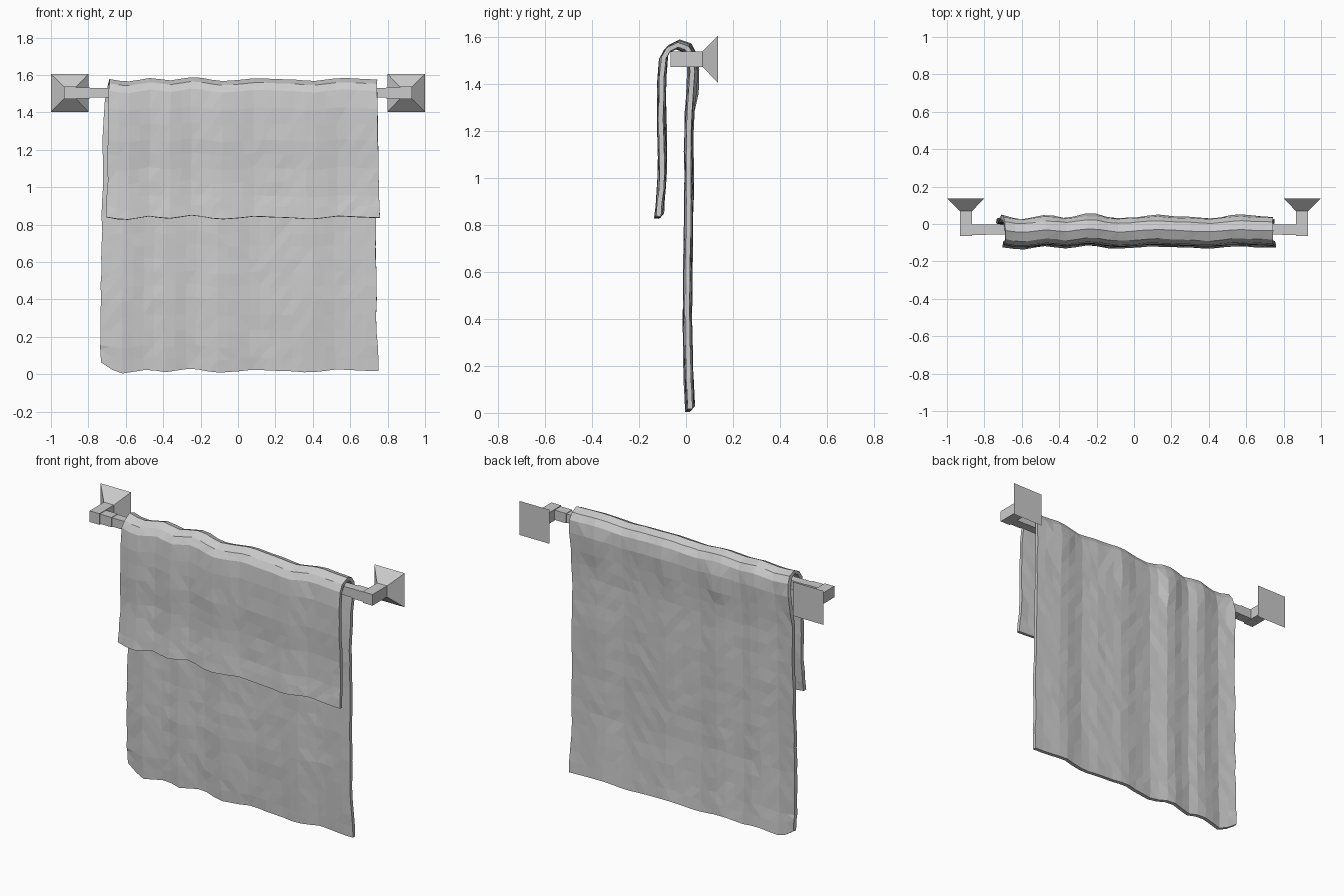
import bpy, bmesh, random
from mathutils import Vector

if "Cube" in bpy.data.objects:
    bpy.data.objects.remove(bpy.data.objects["Cube"])

random.seed(4)


def make_object(name, bm):
    bmesh.ops.recalc_face_normals(bm, faces=bm.faces)
    me = bpy.data.meshes.new(name)
    bm.to_mesh(me)
    bm.free()
    ob = bpy.data.objects.new(name, me)
    bpy.context.collection.objects.link(ob)
    return ob


def box(name, x0, x1, y0, y1, z0, z1):
    bm = bmesh.new()
    bmesh.ops.create_cube(bm, size=1)
    for v in bm.verts:
        v.co = ((x0, x1)[v.co.x > 0], (y0, y1)[v.co.y > 0], (z0, z1)[v.co.z > 0])
    return make_object(name, bm)


def interp(table, x):
    if x <= table[0][0]:
        return table[0][1]
    for (xa, a), (xb, b) in zip(table, table[1:]):
        if x <= xb:
            return a + (b - a) * (x - xa) / (xb - xa)
    return table[-1][1]


# Square rail
box("rail", -0.80, 0.80, -0.056, -0.004, 1.478, 1.53)

# Elbows, wall posts and flared wall plates at both ends
for side, s in (("left", -1), ("right", 1)):
    def span(a, b):
        return sorted((s * a, s * b))
    box(side + "_elbow", *span(0.79, 0.866), -0.06, -0.002, 1.475, 1.533)
    box(side + "_post", *span(0.866, 0.93), -0.065, 0.072, 1.471, 1.537)
    plate = box(side + "_wall_plate", *span(0.8, 1.0), 0.07, 0.137, 1.403, 1.605)
    c = Vector((s * 0.898, 0, 1.504))
    for v in plate.data.vertices:
        if v.co.y < 0.1:
            v.co.x = c.x + (0.033 if v.co.x > c.x else -0.033)
            v.co.z = c.z + (0.033 if v.co.z > c.z else -0.033)

# Towel: side profile from front hem, over the rail, to back hem
profile = [(-.115, .837), (-.105, .95), (-.1, 1.1), (-.105, 1.25), (-.103, 1.42),
           (-.095, 1.512), (-.076, 1.546), (-.035, 1.566), (.005, 1.552),
           (.024, 1.52), (.028, 1.45), (.020, 1.35), (.013, 1.2), (.013, .9),
           (.006, .4), (.012, .15), (.018, .018)]
# Fold pattern across the width
folds = [(-.72, .5), (-.6, -1), (-.46, .6), (-.37, -.5), (-.23, 1), (-.1, -.7), (0, -.3),
         (.1, .5), (.2, .1), (.3, -.1), (.4, -.7), (.55, .6), (.65, .2), (.75, -.1)]
path = []
for a, b in zip(profile, profile[1:]):
    a, b = Vector(a), Vector(b)
    n = max(1, round((b - a).length / 0.075))
    path += [a.lerp(b, i / n) for i in range(n)]
path.append(Vector(profile[-1]))

COLS = 26
bm = bmesh.new()
rows = []
for p in path:
    y, z = p
    if y < -0.03:   # front layer side edges
        left, right = interp([(.83, -.70), (1.55, -.69)], z), interp([(.83, .76), (1.55, .742)], z)
    else:           # back layer side edges
        left = interp([(0, -.728), (.1, -.736), (1.4, -.718), (1.5, -.70), (1.57, -.69)], z)
        right = interp([(0, .754), (.2, .742), (1.2, .732), (1.5, .742)], z)
    row = []
    for i in range(COLS + 1):
        x = left + (right - left) * i / COLS
        h = interp(folds, x + 0.012 * (1.5 - z))
        amp = 0.012
        if y > 0 and 1.3 < z < 1.5:
            amp = 0.028 if h > 0 else 0.012
        yy = y + amp * h + random.uniform(-.002, .002)
        zz = z + 0.014 * h
        if y > 0 and z < 0.1:   # lifted lower left corner
            zz += max(0, -0.65 - x) * 0.5
        row.append(bm.verts.new((x + random.uniform(-.003, .003), yy, max(zz, 0.003))))
    rows.append(row)
for r, q in zip(rows, rows[1:]):
    for i in range(COLS):
        bm.faces.new((r[i], r[i + 1], q[i + 1], q[i]))
towel = make_object("towel", bm)
mod = towel.modifiers.new("thickness", "SOLIDIFY")
mod.thickness = 0.021
mod.offset = 0
mod = towel.modifiers.new("facets", "TRIANGULATE")
